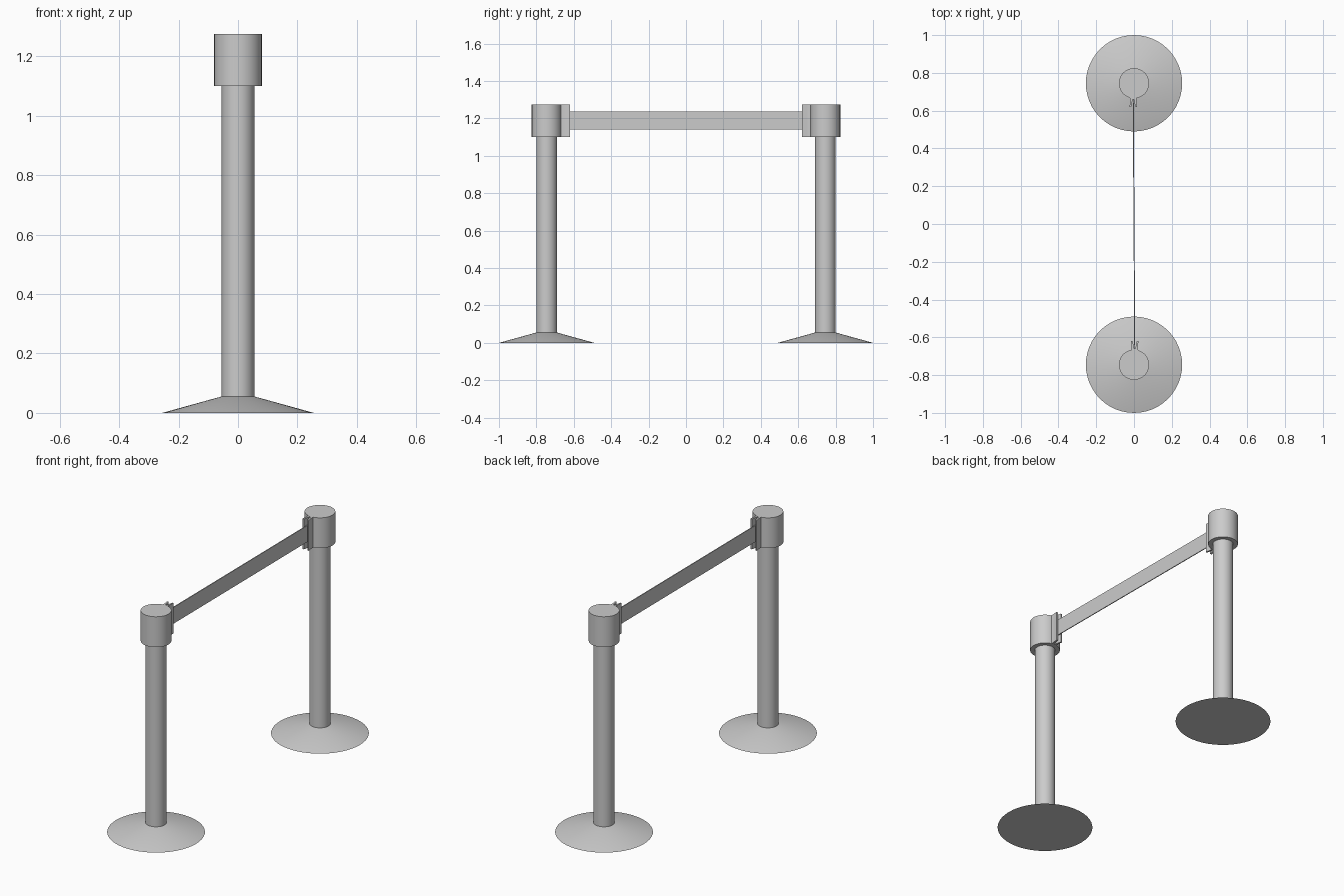
import bpy, bmesh, math
from mathutils import Matrix, Vector

cube = bpy.data.objects.get("Cube")
if cube:
    bpy.data.objects.remove(cube, do_unlink=True)

POST_Y = 0.745
HEAD_LOW, HEAD_TOP = 1.10, 1.275

# Single painted metal colour
grey = bpy.data.materials.new("light_grey")
grey.use_nodes = True
grey.diffuse_color = (0.6, 0.6, 0.6, 1)
grey.node_tree.nodes["Principled BSDF"].inputs["Base Color"].default_value = (0.6, 0.6, 0.6, 1)


def finish(name, bm, smooth=False):
    bmesh.ops.recalc_face_normals(bm, faces=bm.faces)
    mesh = bpy.data.meshes.new(name)
    bm.to_mesh(mesh)
    bm.free()
    mesh.materials.append(grey)
    obj = bpy.data.objects.new(name, mesh)
    bpy.context.collection.objects.link(obj)
    if smooth:
        bpy.ops.object.select_all(action="DESELECT")
        obj.select_set(True)
        bpy.context.view_layer.objects.active = obj
        bpy.ops.object.shade_smooth_by_angle(angle=math.radians(30))
    return obj


def round_part(name, y, r_low, r_top, low, top):
    bm = bmesh.new()
    bmesh.ops.create_cone(bm, cap_ends=True, segments=48, radius1=r_low, radius2=r_top,
                          depth=top - low,
                          matrix=Matrix.Translation((0, y, (low + top) / 2)))
    return finish(name, bm, True)


def prism(bm, outline, low, top):
    face = bm.faces.new([bm.verts.new((x, y, low)) for x, y in outline])
    made = bmesh.ops.extrude_face_region(bm, geom=[face])
    verts = [v for v in made["geom"] if isinstance(v, bmesh.types.BMVert)]
    bmesh.ops.translate(bm, verts=verts, vec=(0, 0, top - low))


for side, label in ((-1, "front"), (1, "back")):
    y = side * POST_Y
    # Post with sloped foot and wide head
    round_part(label + "_base", y, 0.255, 0.056, 0, 0.055)
    round_part(label + "_post", y, 0.055, 0.055, 0.05, HEAD_LOW + 0.01)
    round_part(label + "_head", y, 0.08, 0.08, HEAD_LOW, HEAD_TOP)

    # Belt clip: two jaws beside the belt, joined at the head
    bm = bmesh.new()
    offset = -0.004 * side
    for jaw in (-1, 1):
        outline = [(0.005, 0.685), (0.016, 0.685), (0.016, 0.65),
                   (0.020, 0.62), (0.011, 0.62), (0.005, 0.65)]
        prism(bm, [(offset + jaw * px, side * py) for px, py in outline],
              HEAD_LOW, HEAD_TOP)
    prism(bm, [(offset + px, side * py) for px, py in
               ((-0.006, 0.66), (0.006, 0.66), (0.006, 0.685), (-0.006, 0.685))],
          HEAD_LOW, HEAD_TOP)
    finish(label + "_clip", bm)

# Belt stretched between the two clips
bm = bmesh.new()
w = 0.0025
prism(bm, [(0.004 - w, -0.67), (0.004 + w, -0.67), (-0.004 + w, 0.67), (-0.004 - w, 0.67)],
      1.142, 1.236)
finish("belt", bm)
